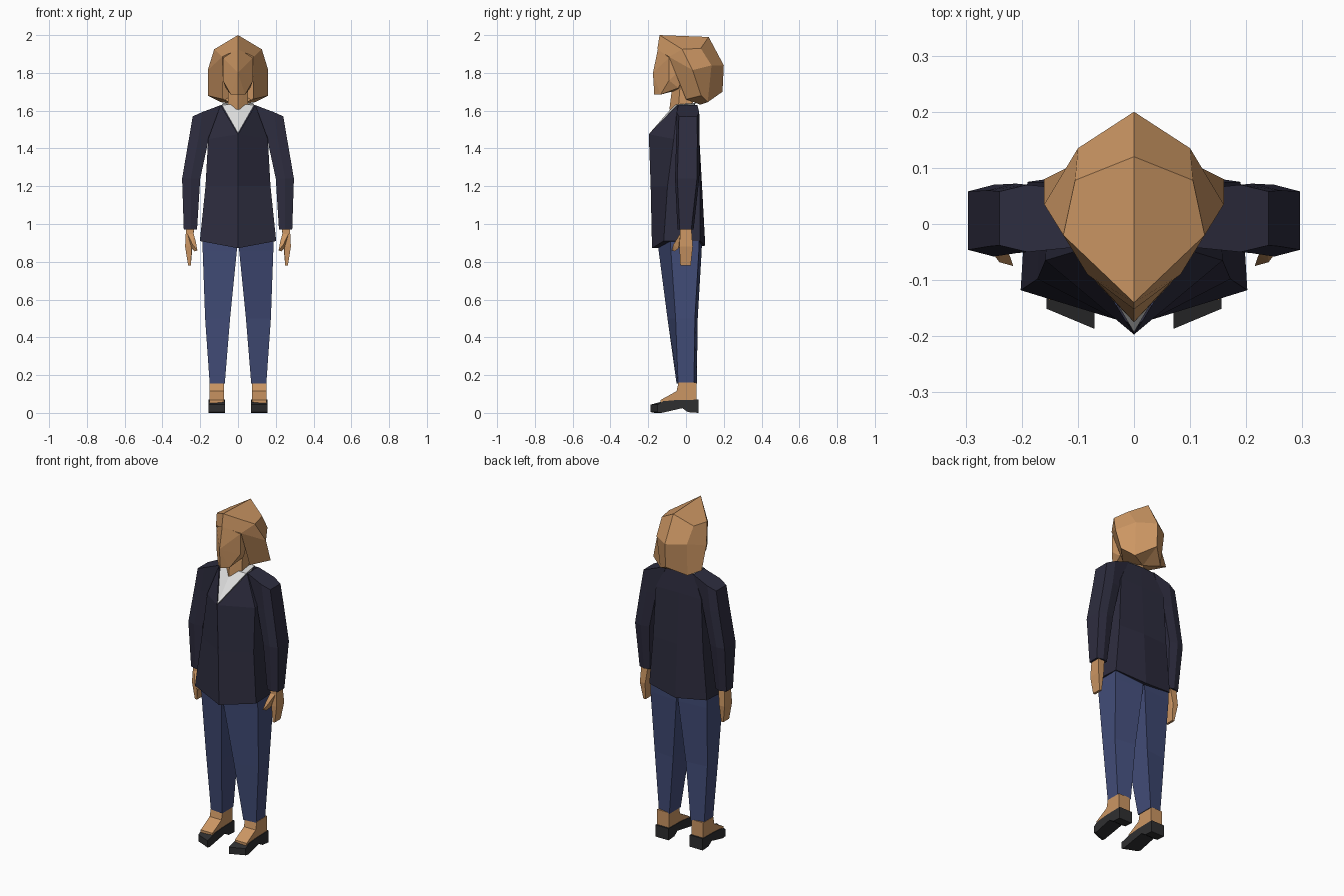
import bpy, bmesh

if "Cube" in bpy.data.objects:
    bpy.data.objects.remove(bpy.data.objects["Cube"])


def material(name, rgb):
    m = bpy.data.materials.new(name)
    m.diffuse_color = (*rgb, 1)
    m.use_nodes = True
    m.node_tree.nodes["Principled BSDF"].inputs["Base Color"].default_value = m.diffuse_color
    return m


TAN = material("tan", (0.60, 0.305, 0.125))
NAVY = material("dark navy", (0.027, 0.026, 0.050))
DENIM = material("denim blue", (0.055, 0.074, 0.19))
WHITE = material("off white", (0.72, 0.72, 0.72))
BLACK = material("soft black", (0.028, 0.028, 0.030))


def finish(name, bm, mat, mirror=True):
    """Mirror across x = 0, weld the centre line and link the object."""
    if mirror:
        geom = bm.verts[:] + bm.edges[:] + bm.faces[:]
        new = bmesh.ops.duplicate(bm, geom=geom)["geom"]
        for v in new:
            if isinstance(v, bmesh.types.BMVert):
                v.co.x = -v.co.x
        bmesh.ops.reverse_faces(bm, faces=[f for f in new if isinstance(f, bmesh.types.BMFace)])
        bmesh.ops.remove_doubles(bm, verts=bm.verts[:], dist=0.0005)
    bmesh.ops.recalc_face_normals(bm, faces=bm.faces[:])
    me = bpy.data.meshes.new(name)
    bm.to_mesh(me)
    bm.free()
    me.materials.append(mat)
    ob = bpy.data.objects.new(name, me)
    bpy.context.collection.objects.link(ob)
    return ob


def polys(name, pts, faces, mat):
    bm = bmesh.new()
    vs = [bm.verts.new(p) for p in pts]
    for f in faces:
        bm.faces.new([vs[i] for i in f])
    return finish(name, bm, mat)


def loft(name, rings, mat, closed=True, cap_end=True):
    n = len(rings[0])
    faces = []
    for r in range(len(rings) - 1):
        for i in range(n if closed else n - 1):
            j = (i + 1) % n
            faces.append((r * n + i, r * n + j, r * n + n + j, r * n + n + i))
    faces.append(tuple(range(n)))
    if cap_end:
        faces.append(tuple(range((len(rings) - 1) * n, len(rings) * n)))
    return polys(name, [p for r in rings for p in r], faces, mat)


def hull(name, pts, mat, pair):
    """Convex solid: a mirrored pair, or one symmetric body."""
    if not pair:
        pts = list(set(pts) | {(-x, y, z) for x, y, z in pts if x})
    bm = bmesh.new()
    for p in pts:
        bm.verts.new(p)
    res = bmesh.ops.convex_hull(bm, input=bm.verts[:])
    bmesh.ops.delete(bm, geom=[v for v in bm.verts if not v.link_faces], context='VERTS')
    return finish(name, bm, mat, mirror=pair)


# Jacket body: half rings running front centre, front corner, back corner, back centre
loft("jacket", [
    [(0, -.18, .872), (.202, -.118, .91), (.19, .075, .91), (0, .102, .885)],
    [(0, -.187, 1.2), (.172, -.098, 1.2), (.165, .075, 1.2), (0, .085, 1.2)],
    [(0, -.197, 1.475), (.158, -.065, 1.45), (.15, .07, 1.5), (0, .068, 1.5)],
    [(0, -.197, 1.475), (.092, -.045, 1.63), (.09, .055, 1.63), (0, .06, 1.63)],
], NAVY, closed=False, cap_end=False)


# Sleeves: six-sided tubes from collar to wrist
def sleeve_ring(inner, mid, outer, yf, yb):
    (xi, zi), (xm, zm), (xo, zo) = inner, mid, outer
    return [(xi, yf + .01, zi), (xi, yb - .01, zi), (xm, yb, zm),
            (xo, yb - .012, zo), (xo, yf + .012, zo), (xm, yf, zm)]


loft("sleeves", [
    sleeve_ring((.09, 1.63), (.19, 1.592), (.24, 1.57), -.05, .07),
    sleeve_ring((.155, 1.45), (.21, 1.45), (.26, 1.45), -.052, .072),
    sleeve_ring((.2, 1.24), (.25, 1.24), (.296, 1.24), -.058, .07),
    sleeve_ring((.217, .97), (.25, .97), (.287, .97), -.045, .04),
], NAVY)

# Hands with thumbs
hull("hands", [(x, y, z) for z, xs, ys in
               ((.98, (.232, .275), (-.03, .028)), (.88, (.245, .28), (-.035, .036)),
                (.78, (.25, .264), (-.03, .025))) for x in xs for y in ys], TAN, True)
hull("thumbs", [(.235, -.03, .95), (.268, -.03, .95), (.25, 0, .93), (.245, -.04, .87),
                (.215, -.075, .86), (.23, -.06, .855), (.222, -.055, .9), (.24, -.068, .89)], TAN, True)


# Trouser legs: four-sided, with the front ridge on the inside
def leg_ring(z, xi, xo, front, corner, back):
    return [(xi, front, z), (xo, corner, z), (xo, back - .015, z), (xi, back, z)]


loft("trousers", [
    leg_ring(.93, .003, .187, -.155, -.085, .085),
    leg_ring(.86, .006, .187, -.145, -.08, .083),
    leg_ring(.5, .042, .174, -.098, -.055, .062),
    leg_ring(.155, .07, .15, -.05, -.042, .057),
], DENIM)


# Feet and shoes: side profiles spanning the width of the foot
def side_profile(name, prof, x0, x1, mat, splay=0):
    def outer(y):
        return y + (splay if y < -.14 else 0)
    loft(name, [[(x0, y, z) for y, z in prof],
                [(x1, outer(y), z) for y, z in prof]], mat)


side_profile("feet", [(.055, .16), (-.04, .16), (-.05, .115), (-.135, .068),
                      (-.135, .04), (.055, .04)], .074, .152, TAN)
side_profile("shoes", [(.065, .07), (-.05, .068), (-.12, .062), (-.187, .044), (-.187, .004),
                       (-.165, 0), (-.02, .025), (.01, .004), (.065, 0)],
             .07, .156, BLACK, splay=.036)

# Shirt filling the neckline
hull("shirt", [(0, -.193, 1.48), (.086, -.046, 1.63), (.08, .045, 1.64), (0, -.058, 1.635),
               (0, .05, 1.64), (0, .02, 1.5)], WHITE, False)

# Neck
hull("neck", [(0, -.088, 1.605), (.055, -.04, 1.62), (.05, .035, 1.62),
              (0, -.07, 1.75), (.05, -.03, 1.75), (.045, .04, 1.75)], TAN, False)

# Face
hull("face", [(0, -.148, 1.93), (.078, -.09, 1.88), (0, -.175, 1.8), (.08, -.09, 1.76),
              (0, -.168, 1.685), (.038, -.135, 1.685), (.065, -.04, 1.72),
              (.07, .02, 1.86), (0, -.04, 1.71)], TAN, False)

# Hair: faceted bob, half shell
hair = {
    "apex": (0, -.14, 2.0), "crown": (0, .12, 1.99), "fringe": (0, -.152, 1.925),
    "temple": (.083, -.09, 1.885), "top": (.126, -.02, 1.925), "top_back": (.105, .078, 1.93),
    "side": (.16, .035, 1.815), "back": (0, .2, 1.84), "back_side": (.1, .135, 1.84),
    "tip": (.16, .08, 1.68), "inner": (.078, 0, 1.66), "nape_side": (.09, .115, 1.645),
    "hem": (0, .193, 1.70), "nape": (0, .075, 1.632),
}
key = list(hair).index
shell = ["apex top top_back crown", "apex fringe temple top", "temple side top",
         "temple inner tip side", "top side back_side top_back",
         "crown top_back back_side back", "side tip nape_side back_side",
         "back_side nape_side hem back", "inner nape nape_side tip", "nape hem nape_side"]
polys("hair", list(hair.values()), [[key(k) for k in f.split()] for f in shell], TAN)
